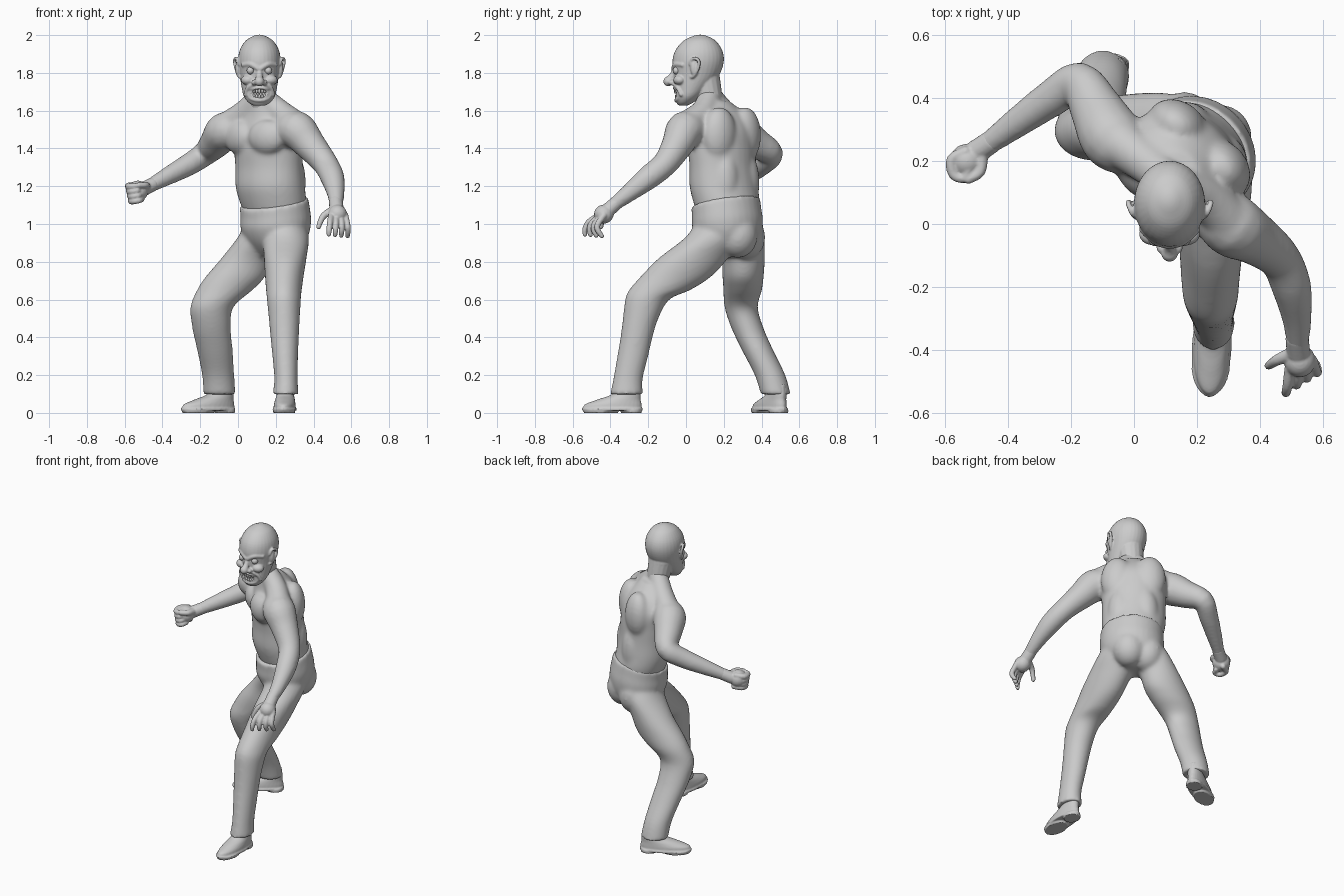
import bpy, bmesh, math
from mathutils import Vector, Matrix


def spline(rows, steps=4):
    """Catmull-Rom resampling of equal-length rows of numbers."""
    P = [rows[0]] + list(rows) + [rows[-1]]
    out = []
    for i in range(1, len(P) - 2):
        for s in range(steps):
            t = s / steps
            out.append([0.5 * (2 * b + (c - a) * t + (2 * a - 5 * b + 4 * c - d) * t * t
                               + (3 * b - a - 3 * c + d) * t ** 3)
                        for a, b, c, d in zip(P[i - 1], P[i], P[i + 1], P[i + 2])])
    return out + [list(rows[-1])]


def skin(bm, rings):
    vs = [[bm.verts.new(p) for p in r] for r in rings]
    n = len(vs[0])
    for r, q in zip(vs, vs[1:]):
        for i in range(n):
            bm.faces.new((r[i], r[(i + 1) % n], q[(i + 1) % n], q[i]))
    bm.faces.new(vs[0])
    bm.faces.new(vs[-1])


def loft(bm, rows, rot=0, tilt=0, n=32, steps=4):
    """Stack of level ellipses: x, y, z, half width, half depth."""
    c, s = math.cos(math.radians(rot)), math.sin(math.radians(rot))
    rings, data = [], spline(rows, steps)
    for k, (x, y, z, a, b) in enumerate(data):
        w = tilt * (1 - k / (len(data) - 1))
        ring = []
        for i in range(n):
            t = 2 * math.pi * i / n
            lx, ly = a * math.cos(t), b * math.sin(t)
            ring.append((x + c * lx - s * ly, y + s * lx + c * ly, z + w * ly))
        rings.append(ring)
    skin(bm, rings)


def ball(bm, c, r, rot=0):
    m = Matrix.Translation(c) @ Matrix.Rotation(math.radians(rot), 4, 'Z') @ Matrix.Diagonal((*r, 1))
    bmesh.ops.create_uvsphere(bm, u_segments=20, v_segments=12, radius=1, matrix=m)


def tube(bm, rows, n=16):
    """Round limb along a path: x, y, z, radius."""
    data = spline(rows)
    pts = [Vector(d[:3]) for d in data]
    rings = []
    for i, p in enumerate(pts):
        d = (pts[min(i + 1, len(pts) - 1)] - pts[max(i - 1, 0)]).normalized()
        u = d.orthogonal().normalized() if i == 0 else (u - d * u.dot(d)).normalized()
        v = d.cross(u)
        rings.append([p + data[i][3] * (u * math.cos(2 * math.pi * k / n) + v * math.sin(2 * math.pi * k / n))
                      for k in range(n)])
    skin(bm, rings)
    for d in (data[0], data[-1]):
        ball(bm, d[:3], (d[3],) * 3)


def finish(bm, name, voxel=0, smooth=0, cutter=None):
    bmesh.ops.recalc_face_normals(bm, faces=bm.faces)
    for f in bm.faces:
        f.smooth = True
    me = bpy.data.meshes.new(name)
    bm.to_mesh(me)
    bm.free()
    ob = bpy.data.objects.new(name, me)
    bpy.context.collection.objects.link(ob)
    if voxel:
        m = ob.modifiers.new("fuse", 'REMESH')
        m.mode, m.voxel_size, m.use_smooth_shade = 'VOXEL', voxel, True
    if smooth:
        m = ob.modifiers.new("soften", 'SMOOTH')
        m.factor, m.iterations = 0.5, smooth
    if cutter:
        m = ob.modifiers.new("sockets", 'BOOLEAN')
        m.operation, m.object = 'DIFFERENCE', cutter
    return ob


# Torso with arms: twisted towards -x, muscles fused in
bm = bmesh.new()
loft(bm, [(.2, .22, 1.04, .17, .145), (.185, .213, 1.12, .189, .163), (.17, .2, 1.2, .197, .166),
          (.165, .195, 1.3, .196, .158), (.16, .19, 1.4, .2, .158), (.155, .19, 1.5, .198, .147),
          (.145, .18, 1.58, .155, .115), (.13, .15, 1.65, .085, .08)], rot=-43)
th = math.radians(-43)
U, B = Vector((math.cos(th), math.sin(th), 0)), Vector((-math.sin(th), math.cos(th), 0))
mid = Vector((.16, .19, 0))
for s in (-1, 1):
    ball(bm, mid + U * s * .1 - B * .118 + Vector((0, 0, 1.46)), (.108, .062, .092), -43 + s * 14)   # chest
    ball(bm, mid + U * s * .1 + B * .075 + Vector((0, 0, 1.47)), (.1, .078, .15), -43 - s * 10)      # shoulder blades
    ball(bm, mid + U * s * .075 + B * .087 + Vector((.01, .01, 1.22)), (.08, .07, .17), -43)         # lower back
tube(bm, [(.12, .13, 1.68, .06), (.22, .09, 1.592, .068), (.3, .01, 1.525, .078)])
tube(bm, [(.12, .13, 1.68, .06), (.04, .195, 1.592, .068), (-.05, .26, 1.52, .078)])
tube(bm, [(.26, .05, 1.49, .09), (.312, -.005, 1.497, .102), (.38, -.045, 1.42, .085), (.462, -.11, 1.32, .068),
          (.5, -.2, 1.245, .064), (.517, -.3, 1.165, .048), (.52, -.385, 1.1, .036)])
tube(bm, [(-.02, .24, 1.49, .09), (-.07, .275, 1.49, .103), (-.12, .365, 1.43, .085), (-.175, .45, 1.372, .066),
          (-.26, .4, 1.315, .06), (-.36, .33, 1.26, .05), (-.47, .25, 1.2, .036)])
finish(bm, "torso_and_arms", .01, 14)

# Trousers: tilted waistband, hips and buttocks, two legs
bm = bmesh.new()
loft(bm, [(.19, .21, 1.115, .194, .169), (.197, .215, 1.06, .195, .173), (.2, .22, 1.0, .197, .178),
          (.203, .228, .93, .18, .16), (.195, .235, .87, .14, .12), (.185, .235, .825, .08, .07)], rot=-45, tilt=.22)
ball(bm, (.27, .275, .94), (.105, .105, .12))
ball(bm, (.16, .315, .93), (.1, .105, .12))
loft(bm, [(.23, .2, 1.06, .1, .13), (.253, .155, .94, .122, .148), (.25, .04, .82, .113, .184),
          (.245, -.055, .72, .102, .187), (.243, -.14, .65, .095, .162), (.243, -.205, .6, .09, .117),
          (.245, -.24, .5, .082, .094), (.247, -.262, .4, .075, .085), (.25, -.282, .3, .068, .082),
          (.254, -.307, .18, .062, .078), (.252, -.315, .098, .069, .087)])
loft(bm, [(.16, .25, 1.06, .1, .1), (.115, .28, .94, .11, .13), (.045, .302, .82, .132, .115),
          (-.015, .302, .72, .157, .109), (-.07, .3, .65, .147, .102), (-.138, .292, .56, .114, .088),
          (-.14, .325, .45, .102, .085), (-.122, .38, .33, .094, .083), (-.105, .445, .2, .085, .081),
          (-.098, .475, .098, .085, .079)])
finish(bm, "trousers", .01, 12)

# Shoes: upper, sole and heel
for name, x, y, rot in (("front_shoe", .247, -.39, -3), ("rear_shoe", -.158, .442, -61)):
    bm = bmesh.new()
    loft(bm, [(0, 0, .02, .058, .155), (0, .005, .045, .057, .15), (0, .035, .07, .052, .115),
              (0, .075, .1, .045, .075), (0, .085, .15, .042, .058)])
    loft(bm, [(0, 0, .012, .063, .16), (0, 0, .026, .063, .16)], steps=1)
    loft(bm, [(0, .1, 0, .05, .055), (0, .1, .02, .05, .055)], steps=1)
    loft(bm, [(0, -.06, 0, .056, .09), (0, -.06, .02, .061, .096)], steps=1)
    ob = finish(bm, name, .005, 1)
    ob.location, ob.rotation_euler = (x, y, 0), (0, 0, math.radians(rot))

# Open hand
bm = bmesh.new()
tube(bm, [(.518, -.365, 1.115, .037), (.522, -.405, 1.08, .038)])
ball(bm, (.527, -.435, 1.052), (.05, .052, .05))
for i in range(4):
    x = .495 + .024 * i
    tube(bm, [(x, -.46 + .008 * i, 1.045, .018), (x - .008 + .007 * i, -.515 + .015 * i, 1.01 - .006 * i, .016),
              (x - .012 + .009 * i, -.535 + .024 * i, .97 - .003 * i, .015),
              (x - .014 + .009 * i, -.535 + .03 * i, .945 - .003 * i, .012)], 10)
tube(bm, [(.495, -.415, 1.07, .022), (.455, -.432, 1.045, .018), (.435, -.445, 1.01, .015), (.427, -.45, .985, .013)], 10)
finish(bm, "open_hand", .005, 2)

# Clenched hand
bm = bmesh.new()
tube(bm, [(-.455, .26, 1.208, .037), (-.5, .23, 1.185, .038)])
ball(bm, (-.53, .2, 1.175), (.055, .055, .055), 33)
for i in range(4):
    z, o = 1.208 - .026 * i, .005 * i
    tube(bm, [(-.535 + o, .23, z, .017), (-.578 + o, .205, z - .006, .018), (-.573 + o, .158, z - .01, .017),
              (-.54 + o, .145, z - .006, .015), (-.525 + o, .175, z, .015)], 10)
tube(bm, [(-.485, .21, 1.2, .022), (-.49, .165, 1.205, .018), (-.525, .142, 1.205, .015)], 10)
finish(bm, "clenched_hand", .005, 3)

# Hollows for the eyes and the open mouth
bm = bmesh.new()
cx = .113
ball(bm, (cx, -.075, 1.69), (.056, .04, .026))
for s in (-1, 1):
    ball(bm, (cx + s * .047, -.078, 1.812), (.026, .026, .017))
cutter = finish(bm, "hollow_cutter")
cutter.hide_render = True
cutter.hide_viewport = True

# Head: skull and jaw, neck, scowling features, ears
bm = bmesh.new()
loft(bm, [(cx, -.015, 1.628, .035, .025), (cx, -.005, 1.645, .06, .047), (cx, .01, 1.675, .082, .07),
          (cx, .03, 1.72, .093, .093), (cx, .055, 1.79, .104, .122), (cx, .064, 1.86, .113, .136),
          (cx, .068, 1.92, .104, .124), (cx, .072, 1.97, .073, .085), (cx, .075, 1.995, .032, .037),
          (cx, .075, 2.002, .008, .009)])
tube(bm, [(.13, .14, 1.6, .06), (.12, .12, 1.68, .072), (cx, .1, 1.77, .08)])
tube(bm, [(cx, -.055, 1.815, .016), (cx, -.075, 1.78, .018), (cx, -.094, 1.755, .026)])
for s in (-1, 1):
    X = lambda d: cx + s * d
    tube(bm, [(X(.008), -.066, 1.823, .013), (X(.045), -.053, 1.845, .014), (X(.085), -.018, 1.842, .012)])  # brow
    ball(bm, (X(.062), -.036, 1.762), (.036, .03, .026), s * 25)                                           # cheek
    ball(bm, (X(.026), -.074, 1.749), (.016, .02, .015))                                                   # nostril
    tube(bm, [(X(.028), -.064, 1.74, .009), (X(.06), -.044, 1.722, .011), (X(.073), -.025, 1.685, .011)])  # smile fold
    ball(bm, (X(.108), .045, 1.825), (.018, .022, .045), s * 25)                                           # ear
    tube(bm, [(X(.108), .022, 1.845, .008), (X(.12), .035, 1.876, .008), (X(.131), .065, 1.868, .009),
              (X(.126), .066, 1.832, .009), (X(.112), .045, 1.79, .01), (X(.1), .03, 1.778, .01)], 10)
    tube(bm, [(X(0), -.062, 1.72, .009), (X(.032), -.056, 1.718, .009), (X(.06), -.035, 1.71, .009),
              (X(.053), -.035, 1.672, .009), (X(.028), -.048, 1.658, .01), (X(0), -.052, 1.654, .01)], 10)  # lips
finish(bm, "head", .005, 2, cutter)

# Eyeballs and teeth
bm = bmesh.new()
for s in (-1, 1):
    ball(bm, (cx + s * .047, -.05, 1.812), (.02, .02, .02))
finish(bm, "eyeballs")
bm = bmesh.new()
for z, h, dy in ((1.703, .013, 0), (1.674, .012, .005)):
    for i in range(-3, 4):
        ball(bm, (cx + i * .0145, -.056 + dy + .0022 * i * i, z + .0007 * i * i), (.0072, .008, h))
finish(bm, "teeth")
